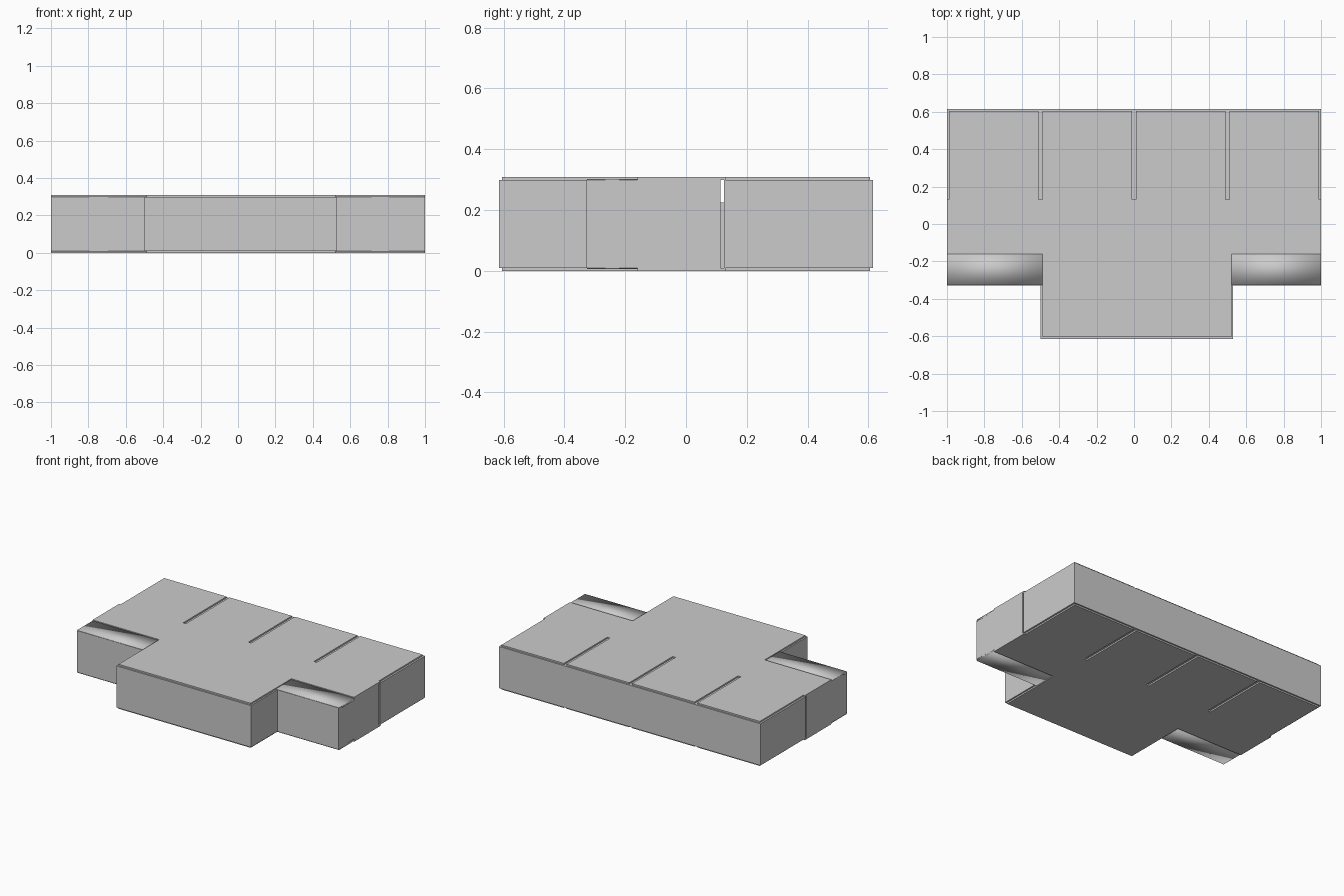
import bpy, bmesh

if "Cube" in bpy.data.objects:
    bpy.data.objects.remove(bpy.data.objects["Cube"])

H = 0.308          # total height
T = 0.010          # thickness of the top and bottom plates


def prism(name, outline, z0, z1, smooth=False):
    """Extrude a flat outline from z0 to z1."""
    bm = bmesh.new()
    face = bm.faces.new([bm.verts.new((x, y, z0)) for x, y in outline])
    ext = bmesh.ops.extrude_face_region(bm, geom=[face])
    for v in ext["geom"]:
        if isinstance(v, bmesh.types.BMVert):
            v.co.z = z1
    bmesh.ops.recalc_face_normals(bm, faces=bm.faces)
    for f in bm.faces:
        f.smooth = smooth
    me = bpy.data.meshes.new(name)
    bm.to_mesh(me)
    bm.free()
    ob = bpy.data.objects.new(name, me)
    bpy.context.collection.objects.link(ob)
    return ob


def rect(x0, x1, y0, y1):
    return [(x0, y0), (x1, y0), (x1, y1), (x0, y1)]


# Wall blocks: stepped front part and rectangular rear part, with a slit between
front = [(-1, -0.328), (-0.5, -0.328), (-0.5, -0.615), (0.53, -0.615),
         (0.53, -0.328), (1, -0.328), (1, 0.113), (-1, 0.113)]
prism("front_block", front, T, H - T)
prism("rear_block", rect(-1, 1, 0.125, 0.615), T, H - T)

# Low web inside the slit, leaving an opening above it
prism("slit_web", rect(-0.97, 0.97, 0.113, 0.125), T, 0.225)

# Plate outline with narrow slots cut in from the rear edge
plate = [(-1, -0.16), (-0.49, -0.16), (-0.49, -0.605), (0.52, -0.605),
         (0.52, -0.16), (1, -0.16), (1, 0.13), (0.988, 0.13), (0.988, 0.605)]
for cx in (0.5, 0, -0.5):
    plate += [(cx + 0.011, 0.605), (cx + 0.011, 0.13),
              (cx - 0.011, 0.13), (cx - 0.011, 0.605)]
plate += [(-0.988, 0.605), (-0.988, 0.13), (-1, 0.13)]

for side, z0, z1 in (("bottom", 0, T), ("top", H - T, H)):
    prism(side + "_plate", plate, z0, z1)

# Softly shaded strips on the two front shoulders, above and below
for side, z0, z1 in (("bottom", 0.006, 0.02), ("top", H - 0.02, H - 0.006)):
    prism(side + "_strip_left", rect(-1, -0.49, -0.325, -0.16), z0, z1, True)
    prism(side + "_strip_right", rect(0.52, 1, -0.325, -0.16), z0, z1, True)
